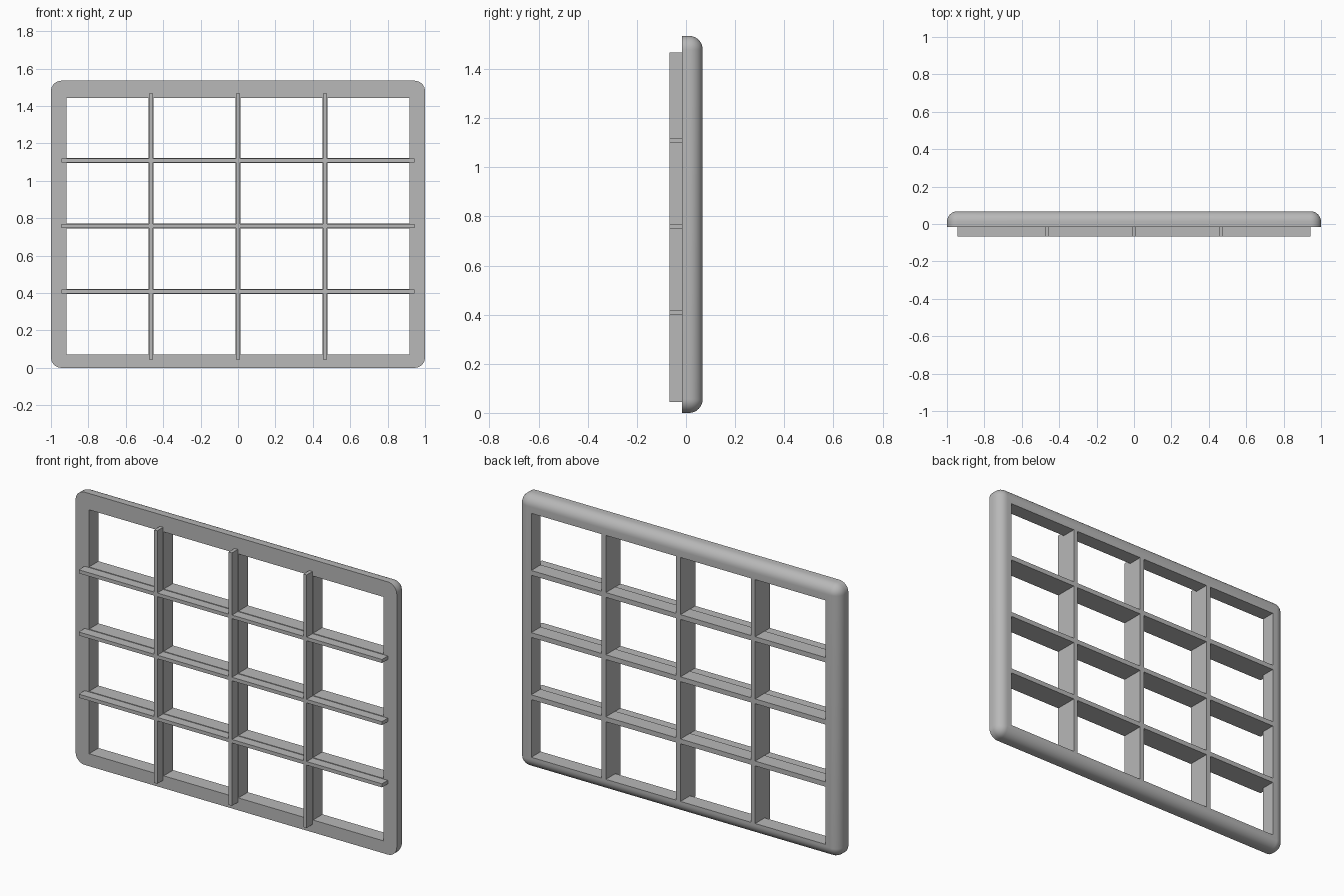
import bpy, bmesh, math

cube = bpy.data.objects.get("Cube")
if cube:
    bpy.data.objects.remove(cube, do_unlink=True)

# Main dimensions
W, H = 1.0, 1.535
FRONT, JOINT, BACK = -0.068, -0.016, 0.068
OPEN_X, OPEN_Z0, OPEN_Z1 = 0.916, 0.07, 1.443
BAR_X0, BAR_Z0, BAR_Z1 = 0.944, 0.044, 1.468
CORNER, STEPS = 0.056, 8
COLUMNS = [i * 0.465 for i in (-1, 0, 1)]
ROWS = [0.758 + i * 0.35 for i in (-1, 0, 1)]

grey = bpy.data.materials.new("plain_grey")
grey.use_nodes = True
colour = (0.48, 0.48, 0.48, 1)
grey.diffuse_color = colour
grey.node_tree.nodes["Principled BSDF"].inputs["Base Color"].default_value = colour


def finish(name, bm):
    bmesh.ops.remove_doubles(bm, verts=bm.verts, dist=0.0001)
    bmesh.ops.recalc_face_normals(bm, faces=bm.faces)
    mesh = bpy.data.meshes.new(name)
    bm.to_mesh(mesh)
    bm.free()
    mesh.materials.append(grey)
    obj = bpy.data.objects.new(name, mesh)
    bpy.context.collection.objects.link(obj)
    return obj


def rounded_loop(bm, x, z0, z1, y, radius):
    """Rectangle with rounded corners in the xz plane."""
    verts = []
    centres = [(x - radius, z1 - radius), (radius - x, z1 - radius),
               (radius - x, z0 + radius), (x - radius, z0 + radius)]
    for q, (cx, cz) in enumerate(centres):
        for s in range(STEPS + 1):
            a = math.pi / 2 * (q + s / STEPS)
            verts.append(bm.verts.new((cx + radius * math.cos(a), y,
                                       cz + radius * math.sin(a))))
    return verts


# Frame: closed ring of loops, rounded on the outer back edge
bm = bmesh.new()
loops = [rounded_loop(bm, OPEN_X, OPEN_Z0, OPEN_Z1, JOINT, 0),
         rounded_loop(bm, W, 0, H, JOINT, CORNER)]
for s in range(STEPS + 1):
    a = math.pi / 2 * s / STEPS
    d = CORNER * (1 - math.cos(a))
    y = BACK - CORNER * (1 - math.sin(a))
    loops.append(rounded_loop(bm, W - d, d, H - d, y, CORNER - d))
loops.append(rounded_loop(bm, OPEN_X, OPEN_Z0, OPEN_Z1, BACK, 0))
for a, b in zip(loops, loops[1:] + loops[:1]):
    for i in range(len(a)):
        j = (i + 1) % len(a)
        bm.faces.new((a[i], a[j], b[j], b[i]))
frame = finish("frame", bm)
bpy.context.view_layer.objects.active = frame
frame.select_set(True)
bpy.ops.object.shade_smooth_by_angle(angle=math.radians(35))


def lattice(name, half, x, z0, z1, y0, y1):
    """Crossed bars made as one solid by extruding the filled grid cells."""
    xs = [-x] + [c + s * half for c in COLUMNS for s in (-1, 1)] + [x]
    zs = [z0] + [r + s * half for r in ROWS for s in (-1, 1)] + [z1]
    bm = bmesh.new()
    for i in range(len(xs) - 1):
        for k in range(len(zs) - 1):
            if i % 2 or k % 2:
                corners = [(i, k), (i + 1, k), (i + 1, k + 1), (i, k + 1)]
                bm.faces.new([bm.verts.new((xs[p], y0, zs[q])) for p, q in corners])
    bmesh.ops.remove_doubles(bm, verts=bm.verts, dist=0.0001)
    ext = bmesh.ops.extrude_face_region(bm, geom=bm.faces[:], use_keep_orig=True)
    moved = [v for v in ext["geom"] if isinstance(v, bmesh.types.BMVert)]
    bmesh.ops.translate(bm, verts=moved, vec=(0, y1 - y0, 0))
    return finish(name, bm)


# Wide bars inside the opening, and narrower bars overlapping the frame's front
lattice("inner_bars", 0.0135, OPEN_X, OPEN_Z0, OPEN_Z1, JOINT, BACK)
lattice("front_bars", 0.01, BAR_X0, BAR_Z0, BAR_Z1, FRONT, JOINT)
